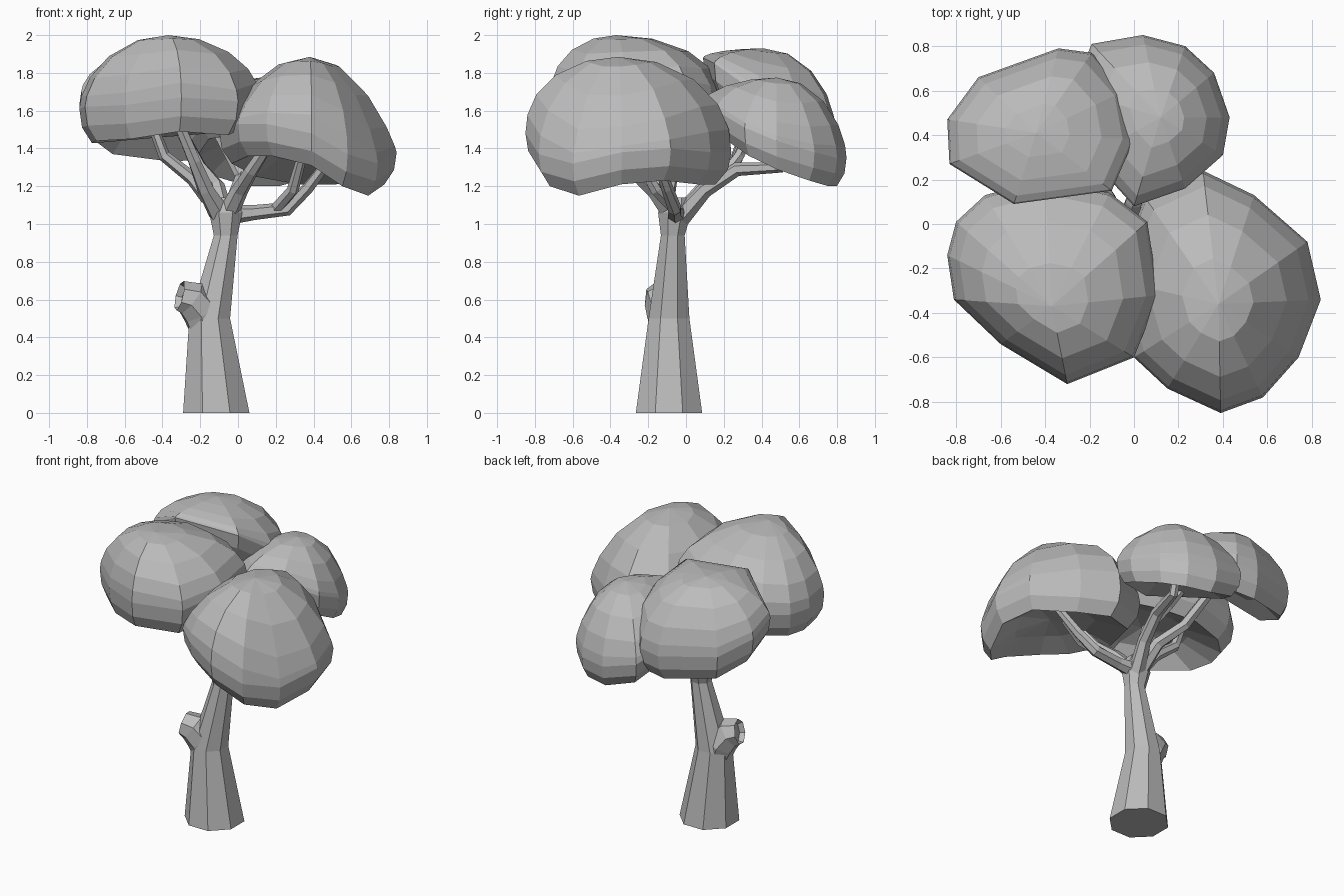
import bpy, bmesh
from math import sin, cos, radians, tau
from mathutils import Vector

cube = bpy.data.objects.get("Cube")
if cube:
    bpy.data.objects.remove(cube)

grey = bpy.data.materials.new("plain grey")
grey.use_nodes = True
grey.diffuse_color = (0.5, 0.5, 0.5, 1)
grey.node_tree.nodes["Principled BSDF"].inputs["Base Color"].default_value = (0.5, 0.5, 0.5, 1)


def finish(name, bm):
    """Turn a bmesh into a flat shaded object."""
    bmesh.ops.recalc_face_normals(bm, faces=bm.faces)
    mesh = bpy.data.meshes.new(name)
    bm.to_mesh(mesh)
    bm.free()
    mesh.materials.append(grey)
    obj = bpy.data.objects.new(name, mesh)
    bpy.context.collection.objects.link(obj)
    return obj


def bridge(bm, lower, upper):
    n = len(lower)
    for i in range(n):
        j = (i + 1) % n
        bm.faces.new((lower[i], lower[j], upper[j], upper[i]))


def fan(bm, ring, tip):
    for i in range(len(ring)):
        bm.faces.new((ring[i], ring[(i + 1) % len(ring)], tip))


def tube(name, path, sides=6, upright=False, hollow=False):
    """Skin a path of (x, y, z, radius) points with tapering rings."""
    bm = bmesh.new()
    points = [Vector(p[:3]) for p in path]
    rings = []
    for i, p in enumerate(points):
        along = points[min(i + 1, len(points) - 1)] - points[max(i - 1, 0)]
        if upright:
            along = Vector((0, 0, 1))
        turn = along.to_track_quat("Z", "Y")
        rings.append([])
        for k in range(sides):
            a = tau * (k + 0.5) / sides
            spoke = Vector((cos(a), sin(a), 0)) * path[i][3]
            rings[-1].append(bm.verts.new(p + turn @ spoke))
    for lower, upper in zip(rings, rings[1:]):
        bridge(bm, lower, upper)
    bm.faces.new(rings[0])
    end = bm.faces.new(rings[-1])
    if hollow:
        bm.normal_update()
        bmesh.ops.inset_region(bm, faces=[end], thickness=0.015)
        bmesh.ops.translate(bm, verts=end.verts, vec=(points[-2] - points[-1]) * 0.5)
    return finish(name, bm)


def crown(name, apex, squeeze, lip, rim):
    """Dome over an uneven rim, with a rounded lip and a hollow underside.
    Squeeze slopes the sides more steeply towards x and towards y."""
    bm = bmesh.new()
    apex = Vector(apex)
    rim = [Vector(p) for p in rim]
    mean = sum(p.z for p in rim) / len(rim)

    def ring(scale, height):
        out = []
        for p in rim:
            v = apex.lerp(p, scale)
            v.z = height(p)
            out.append(bm.verts.new(v))
        return out

    def dome(p, fall):
        out = (p - apex).xy.normalized()
        power = 1 + squeeze[0] * out.x ** 2 + squeeze[1] * out.y ** 2
        return p.z + (apex.z - p.z) * fall ** power

    rings = []
    for angle in (20, 42, 62, 78, 90):
        a = radians(angle)
        rings.append(ring(sin(a), lambda p, h=max(cos(a), 0): dome(p, h)))
    rings.append(ring(0.97, lambda p: p.z - lip * 0.55))
    rings.append(ring(0.86, lambda p: p.z - lip))
    rings.append(ring(0.5, lambda p: (p.z + mean) / 2 - lip * 0.45))
    for upper, lower in zip(rings, rings[1:]):
        bridge(bm, lower, upper)
    fan(bm, rings[0], bm.verts.new(apex))
    fan(bm, rings[-1], bm.verts.new((apex.x, apex.y, mean - 0.03)))
    return finish(name, bm)


# Trunk and the hollow stub of a lost limb
tube("trunk", [(-0.115, -0.09, 0, 0.19), (-0.15, -0.09, 0.5, 0.117),
               (-0.065, -0.07, 0.94, 0.068), (-0.065, -0.06, 1.06, 0.095),
               (-0.07, -0.05, 1.14, 0.07)], 8, upright=True)
tube("limb_stub", [(-0.16, -0.09, 0.42, 0.09), (-0.19, -0.1, 0.53, 0.108),
                   (-0.25, -0.125, 0.605, 0.1), (-0.31, -0.14, 0.62, 0.082)], 7, hollow=True)

# Main limbs and their forks
branches = {
    "front_right_limb": [(-0.1, -0.08, 1.06, 0.06), (-0.17, -0.15, 1.18, 0.045),
                         (-0.23, -0.21, 1.33, 0.036), (-0.32, -0.26, 1.55, 0.03)],
    "front_right_fork": [(-0.16, -0.1, 1.14, 0.042), (-0.24, -0.08, 1.24, 0.036),
                         (-0.39, -0.07, 1.36, 0.032), (-0.46, -0.08, 1.54, 0.026)],
    "back_right_limb": [(-0.07, -0.03, 1.04, 0.05), (-0.11, 0.1, 1.2, 0.04),
                        (-0.2, 0.25, 1.3, 0.036), (-0.36, 0.36, 1.6, 0.03)],
    "back_left_limb": [(-0.05, -0.04, 1.02, 0.055), (0.0, 0.1, 1.18, 0.042),
                       (0.04, 0.27, 1.29, 0.037), (0.1, 0.5, 1.3, 0.03), (0.13, 0.58, 1.45, 0.026)],
    "back_left_fork": [(0.02, 0.2, 1.25, 0.034), (-0.04, 0.28, 1.36, 0.03),
                       (-0.12, 0.34, 1.5, 0.025)],
    "left_limb": [(-0.05, -0.05, 1.05, 0.055), (0.08, -0.06, 1.06, 0.04),
                  (0.26, -0.06, 1.08, 0.037), (0.37, -0.1, 1.19, 0.032), (0.5, -0.16, 1.36, 0.026)],
    "left_fork": [(0.2, -0.06, 1.08, 0.034), (0.29, -0.16, 1.18, 0.032),
                  (0.34, -0.26, 1.36, 0.026)],
    "front_limb": [(-0.05, -0.08, 1.06, 0.055), (0.01, -0.17, 1.18, 0.045),
                   (0.07, -0.28, 1.28, 0.037), (0.16, -0.36, 1.42, 0.03)],
}
for name, path in branches.items():
    tube(name, path)

# Four leafy crowns, each with its own uneven outline
crown("front_left_crown", (0.38, -0.36, 1.885), (0.75, -0.1), 0.17, [
    (0.39, -0.85, 1.48), (0.58, -0.78, 1.37), (0.74, -0.6, 1.32), (0.84, -0.34, 1.38),
    (0.78, -0.08, 1.4), (0.54, 0.13, 1.38), (0.31, 0.24, 1.38), (0.05, 0.12, 1.42),
    (-0.1, -0.25, 1.49), (0, -0.6, 1.53), (0.15, -0.74, 1.53)])
crown("front_right_crown", (-0.37, -0.37, 2.0), (0.2, -0.1), 0.18, [
    (-0.3, -0.72, 1.67), (0, -0.6, 1.65), (0.11, -0.32, 1.7), (0.06, 0.01, 1.7),
    (-0.11, 0.14, 1.66), (-0.4, 0.2, 1.64), (-0.67, 0.13, 1.62), (-0.8, 0.01, 1.61),
    (-0.84, -0.14, 1.61), (-0.81, -0.34, 1.62), (-0.6, -0.54, 1.63)])
crown("back_right_crown", (-0.44, 0.41, 1.93), (0.2, 0.1), 0.17, [
    (-0.84, 0.47, 1.63), (-0.83, 0.27, 1.7), (-0.54, 0.09, 1.88), (-0.1, 0.15, 1.85),
    (0, 0.38, 1.69), (-0.04, 0.6, 1.58), (-0.19, 0.77, 1.51), (-0.34, 0.79, 1.5),
    (-0.7, 0.66, 1.54)])
crown("back_left_crown", (0.12, 0.48, 1.775), (0.6, 0.15), 0.15, [
    (-0.19, 0.81, 1.41), (0.04, 0.85, 1.35), (0.23, 0.8, 1.35), (0.36, 0.68, 1.38),
    (0.43, 0.48, 1.44), (0.4, 0.31, 1.51), (0.23, 0.16, 1.6), (0, 0.08, 1.63),
    (-0.2, 0.3, 1.6), (-0.28, 0.6, 1.5)])
